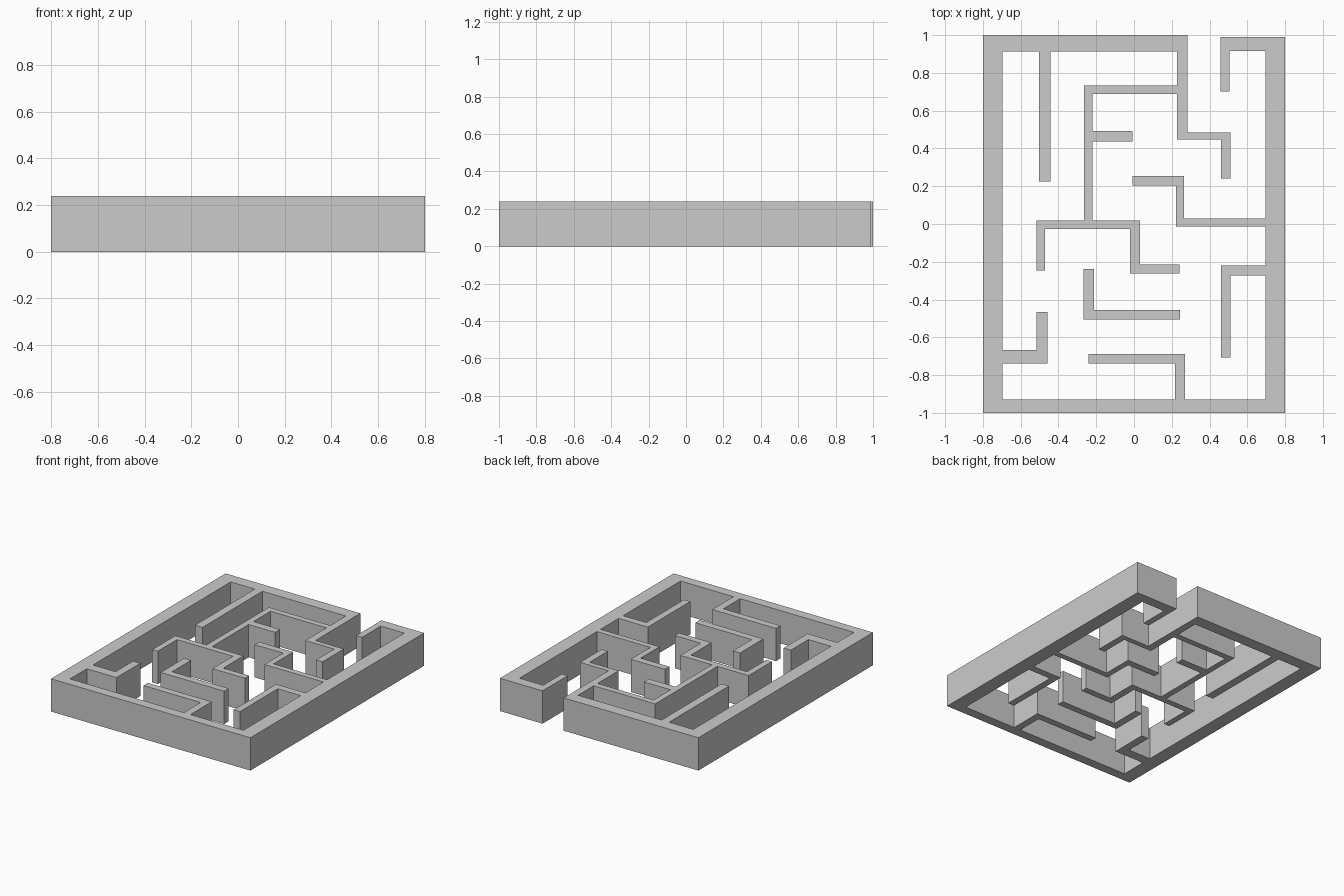
import bpy, bmesh, math

if "Cube" in bpy.data.objects:
    bpy.data.objects.remove(bpy.data.objects["Cube"])

HEIGHT = 0.238

# Wall runs as plan rectangles: x0, x1, y0, y1
FRAME = [
    (-0.8, -0.697, -1, 1), (-0.8, 0.8, -1, -0.93),
    (0.695, 0.8, -1, 0.99), (-0.8, 0.282, 0.912, 1),
    (0.458, 0.8, 0.915, 0.99), (0.458, 0.505, 0.702, 0.99),
]
UPPER_WALLS = [
    (-0.503, -0.443, 0.225, 0.95),
    (0.228, 0.282, 0.447, 1), (0.228, 0.51, 0.447, 0.485), (0.46, 0.51, 0.24, 0.485),
    (-0.265, 0.25, 0.688, 0.732), (-0.265, -0.221, -0.026, 0.732),
    (-0.25, -0.008, 0.437, 0.493),
    (-0.008, 0.265, 0.203, 0.254), (0.222, 0.265, -0.013, 0.254),
    (0.222, 0.75, -0.013, 0.029),
]
LOWER_WALLS = [
    (-0.516, 0.032, -0.026, 0.018), (-0.516, -0.471, -0.247, 0.018),
    (-0.021, 0.032, -0.262, 0.018), (-0.021, 0.24, -0.262, -0.214),
    (0.46, 0.75, -0.272, -0.22), (0.46, 0.51, -0.706, -0.22),
    (-0.75, -0.458, -0.738, -0.666), (-0.516, -0.458, -0.738, -0.465),
    (-0.241, 0.27, -0.738, -0.687), (0.217, 0.27, -0.97, -0.687),
]
FREE_WALL = [(-0.267, -0.211, -0.505, -0.237), (-0.267, 0.243, -0.505, -0.454)]


def build_walls(name, rects):
    """Merge rectangles into one clean plan, then extrude it upward."""
    xs = sorted({v for r in rects for v in r[:2]})
    ys = sorted({v for r in rects for v in r[2:]})
    bm = bmesh.new()
    verts = {}

    def vert(i, j):
        if (i, j) not in verts:
            verts[i, j] = bm.verts.new((xs[i], ys[j], 0))
        return verts[i, j]

    for i in range(len(xs) - 1):
        for j in range(len(ys) - 1):
            cx, cy = (xs[i] + xs[i + 1]) / 2, (ys[j] + ys[j + 1]) / 2
            if any(a < cx < b and c < cy < d for a, b, c, d in rects):
                bm.faces.new([vert(i, j), vert(i + 1, j),
                              vert(i + 1, j + 1), vert(i, j + 1)])
    ext = bmesh.ops.extrude_face_region(bm, geom=bm.faces[:], use_keep_orig=True)
    top = [g for g in ext["geom"] if isinstance(g, bmesh.types.BMVert)]
    bmesh.ops.translate(bm, verts=top, vec=(0, 0, HEIGHT))
    bmesh.ops.recalc_face_normals(bm, faces=bm.faces[:])
    # Remove the plan subdivisions from flat surfaces
    bmesh.ops.dissolve_limit(bm, angle_limit=math.radians(1),
                             verts=bm.verts[:], edges=bm.edges[:])
    mesh = bpy.data.meshes.new(name)
    bm.to_mesh(mesh)
    bm.free()
    obj = bpy.data.objects.new(name, mesh)
    bpy.context.collection.objects.link(obj)
    return obj


# Outer frame with all attached walls, and the one detached wall
build_walls("maze_frame_and_walls", FRAME + UPPER_WALLS + LOWER_WALLS)
build_walls("free_standing_wall", FREE_WALL)
